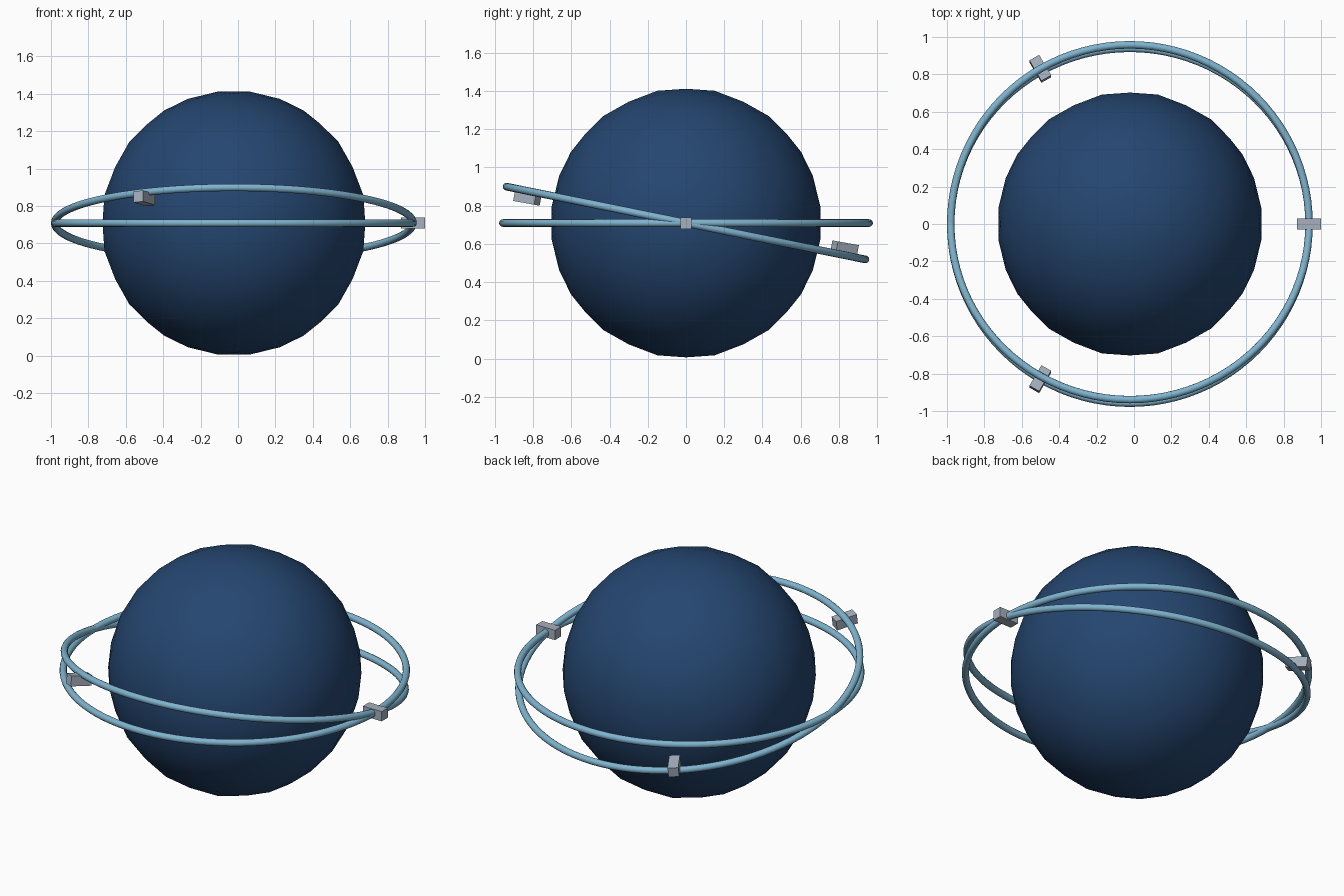
import bpy
import bmesh
import math
from mathutils import Matrix, Vector

default = bpy.data.objects.get("Cube")
if default:
    bpy.data.objects.remove(default, do_unlink=True)

CENTRE = Vector((-0.022, 0, 0.709))
GLOBE_R = 0.708
RING_R, TUBE_R = 0.958, 0.02
TILT = 0.2


def material(name, rgb):
    mat = bpy.data.materials.new(name)
    mat.use_nodes = True
    mat.diffuse_color = (*rgb, 1)
    mat.node_tree.nodes["Principled BSDF"].inputs["Base Color"].default_value = (*rgb, 1)
    return mat


navy = material("navy blue", (0.018, 0.061, 0.162))
sky = material("pale sky blue", (0.212, 0.456, 0.624))
grey = material("light grey", (0.376, 0.434, 0.515))


def finish(name, bm, mat, matrix, smooth):
    bmesh.ops.recalc_face_normals(bm, faces=bm.faces)
    for face in bm.faces:
        face.smooth = smooth
    mesh = bpy.data.meshes.new(name)
    bm.to_mesh(mesh)
    bm.free()
    mesh.materials.append(mat)
    obj = bpy.data.objects.new(name, mesh)
    obj.matrix_world = matrix
    bpy.context.collection.objects.link(obj)
    return obj


# Globe: icosahedron with its edges on the axes, split in five and rounded
bm = bmesh.new()
golden = (1 + math.sqrt(5)) / 2
for a in (-1, 1):
    for b in (-golden, golden):
        for co in ((a, 0, b), (b, a, 0), (0, b, a)):
            bm.verts.new(co)
bmesh.ops.convex_hull(bm, input=bm.verts[:])
bmesh.ops.subdivide_edges(bm, edges=bm.edges[:], cuts=4, use_grid_fill=True)
for v in bm.verts:
    v.co = v.co.normalized() * GLOBE_R
finish("globe", bm, navy, Matrix.Translation(CENTRE), True)


# Orbit rings: a small circle spun around the vertical axis
def ring(name, tilt):
    bm = bmesh.new()
    turn = Matrix.Translation((RING_R, 0, 0)) @ Matrix.Rotation(math.pi / 2, 4, 'X')
    bmesh.ops.create_circle(bm, segments=12, radius=TUBE_R, matrix=turn)
    bmesh.ops.spin(bm, geom=bm.verts[:] + bm.edges[:], axis=(0, 0, 1),
                   cent=(0, 0, 0), angle=math.tau, steps=96, use_merge=True)
    bmesh.ops.remove_doubles(bm, verts=bm.verts[:], dist=0.0001)
    finish(name, bm, sky, Matrix.Translation(CENTRE) @ Matrix.Rotation(tilt, 4, 'X'), True)


ring("level_ring", 0)
ring("tilted_ring", -TILT)

# Satellites: three small blocks pointing outwards, following the tilt
for i, name in enumerate(("left_satellite", "back_satellite", "front_satellite")):
    angle = i * math.tau / 3
    y = RING_R * math.sin(angle)
    place = CENTRE + Vector((RING_R * math.cos(angle), y, -0.16 * y))
    lean = -0.18 if i else 0
    bm = bmesh.new()
    bmesh.ops.create_cube(bm, size=1, matrix=Matrix.Diagonal((0.128, 0.06, 0.06, 1)))
    finish(name, bm, grey, Matrix.Translation(place) @ Matrix.Rotation(lean, 4, 'X')
           @ Matrix.Rotation(angle, 4, 'Z'), False)
